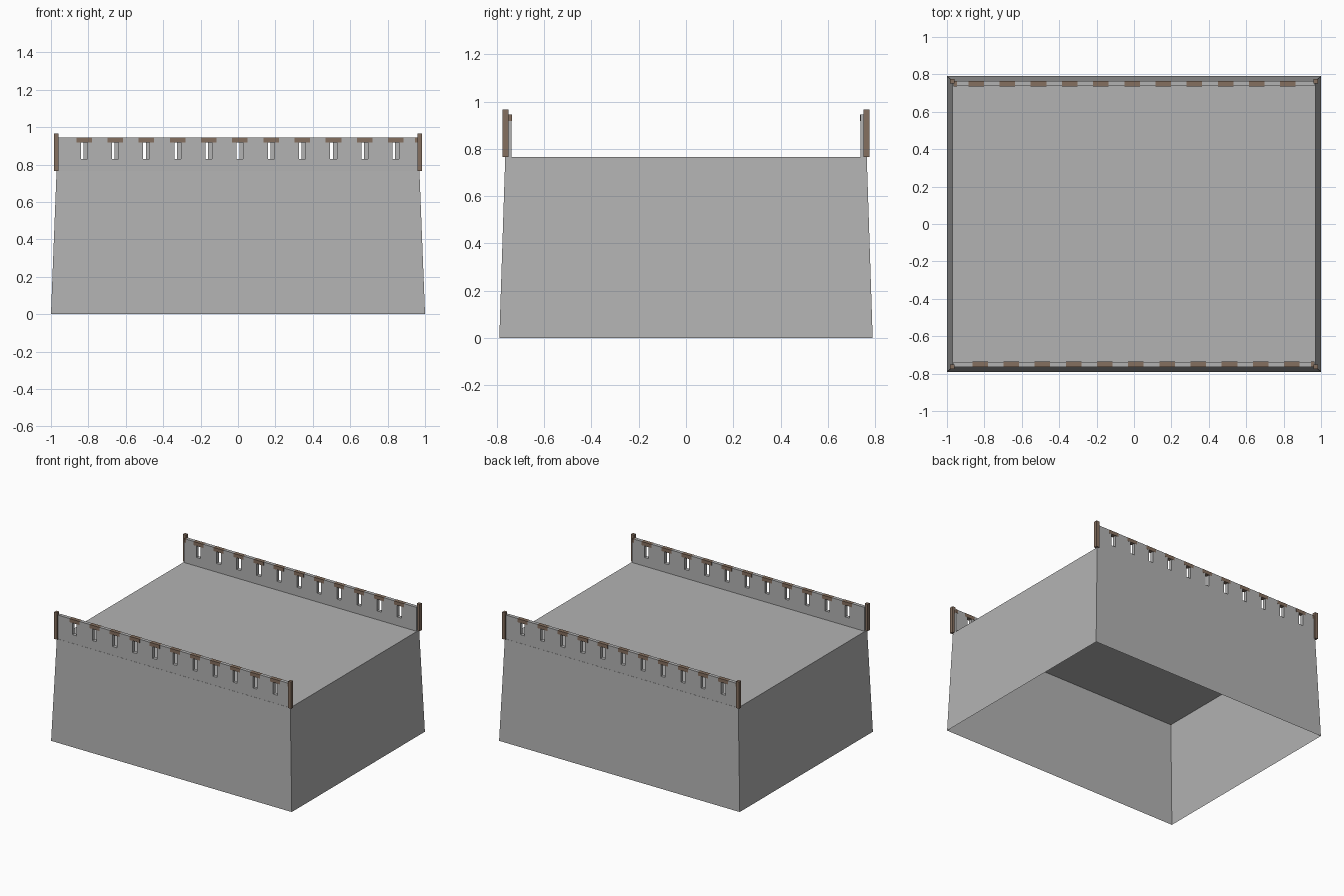
import bpy, bmesh
from mathutils import Matrix

if "Cube" in bpy.data.objects:
    bpy.data.objects.remove(bpy.data.objects["Cube"])


def material(name, rgb):
    m = bpy.data.materials.new(name)
    m.diffuse_color = (*rgb, 1)
    m.use_nodes = True
    m.node_tree.nodes["Principled BSDF"].inputs["Base Color"].default_value = m.diffuse_color
    return m


STONE = material("grey stone", (0.45, 0.45, 0.45))
WOOD = material("brown wood", (0.235, 0.16, 0.115))


def finish(name, bm, mat, turn=False):
    """Turn the bmesh into an object; turn=True spins it half round to the back."""
    if turn:
        bm.transform(Matrix.Diagonal((-1, -1, 1, 1)))
    me = bpy.data.meshes.new(name)
    bm.to_mesh(me)
    bm.free()
    me.materials.append(mat)
    ob = bpy.data.objects.new(name, me)
    bpy.context.collection.objects.link(ob)


def add_box(bm, x0, x1, y0, y1, z0, z1):
    size = Matrix.Diagonal((x1 - x0, y1 - y0, z1 - z0, 1))
    place = Matrix.Translation(((x0 + x1) / 2, (y0 + y1) / 2, (z0 + z1) / 2))
    bmesh.ops.create_cube(bm, size=1, matrix=place @ size)


DECK, SLOT_Z, CAP_Z, TOP = 0.765, 0.83, 0.918, 0.945
END = 0.965                      # half length of the parapet
Y_OUT, Y_IN = -0.764, -0.738     # front parapet thickness
SLOT, CAP = 0.0175, 0.0415       # half widths of slot and lintel
centres = [-0.823 + 0.1667 * i for i in range(11)]
END_CAP = 0.947                  # cut-off last lintel starts here

# Tapered body, a shell open underneath
bm = bmesh.new()
bmesh.ops.create_cube(bm, size=2)
for v in bm.verts:
    top = v.co.z > 0
    v.co = (v.co.x * (0.97 if top else 1.0),
            v.co.y * (0.765 if top else 0.79),
            DECK if top else 0)
bottom = [f for f in bm.faces if f.normal.z < -0.5]
bmesh.ops.delete(bm, geom=bottom, context='FACES_ONLY')
finish("wall_body", bm, STONE)

for side, turn in (("front", False), ("back", True)):
    # Parapet outline with a T-shaped notch for every arrow slot and lintel
    outline = [(-END, DECK), (-END, TOP)]
    for c in centres:
        outline += [(c - CAP, TOP), (c - CAP, CAP_Z), (c - SLOT, CAP_Z), (c - SLOT, SLOT_Z),
                    (c + SLOT, SLOT_Z), (c + SLOT, CAP_Z), (c + CAP, CAP_Z), (c + CAP, TOP)]
    outline += [(END_CAP, TOP), (END_CAP, CAP_Z), (END, CAP_Z), (END, DECK)]
    bm = bmesh.new()
    face = bm.faces.new([bm.verts.new((x, Y_OUT, z)) for x, z in outline])
    ext = bmesh.ops.extrude_face_region(bm, geom=[face], use_keep_orig=True)
    for v in ext["geom"]:
        if isinstance(v, bmesh.types.BMVert):
            v.co.y = Y_IN
    bmesh.ops.recalc_face_normals(bm, faces=bm.faces)
    finish(side + "_parapet", bm, STONE, turn)

    # Wooden lintels over the slots
    bm = bmesh.new()
    for c in centres:
        add_box(bm, c - CAP, c + CAP, Y_OUT - 0.001, Y_IN + 0.002, CAP_Z, TOP)
    add_box(bm, END_CAP, END, Y_OUT - 0.001, Y_IN + 0.002, CAP_Z, TOP)
    finish(side + "_lintels", bm, WOOD, turn)

    # Corner posts
    bm = bmesh.new()
    for x in (-0.972, 0.972):
        add_box(bm, x - 0.012, x + 0.012, -0.776, -0.751, DECK, 0.967)
    finish(side + "_posts", bm, WOOD, turn)
